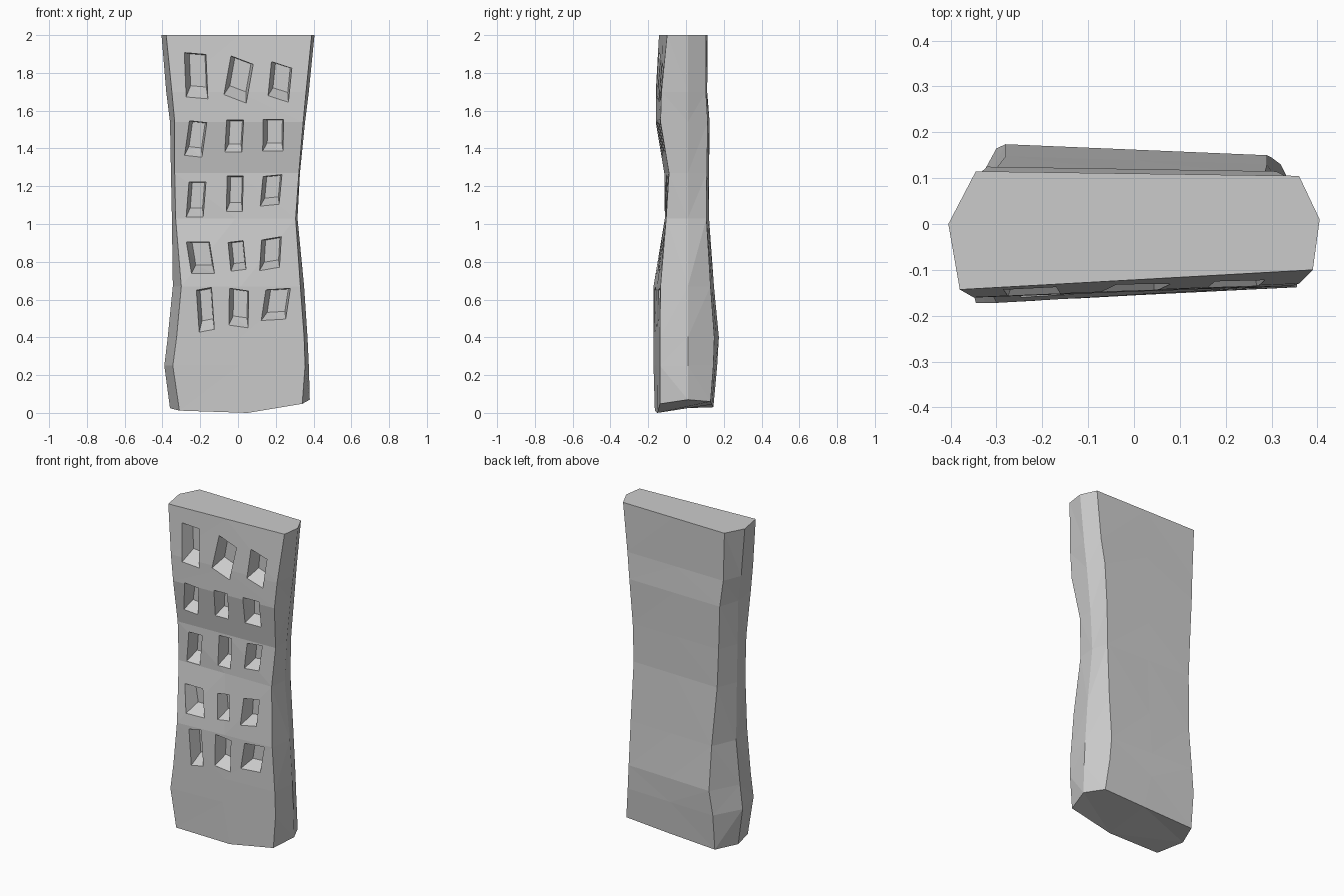
import bpy, bmesh

if "Cube" in bpy.data.objects:
    bpy.data.objects.remove(bpy.data.objects["Cube"])

# Body cross-sections, top to bottom. Each is six-sided:
# z, left mid x, front-left x/y, front-right x/y, right mid x, back-right x/y, back-left x/y
SECTIONS = [
    (2.00, -.405, -.38, -.143, .39, -.10, .405, .36, .105, -.345, .115),
    (1.70, -.38, -.35, -.160, .36, -.13, .375, .33, .105, -.335, .112),
    (1.54, -.36, -.335, -.160, .345, -.135, .355, .31, .115, -.32, .125),
    (1.27, -.355, -.335, -.115, .322, -.09, .328, .29, .110, -.31, .122),
    (1.03, -.35, -.33, -.112, .305, -.105, .315, .285, .108, -.30, .122),
    (0.67, -.345, -.30, -.172, .33, -.135, .35, .29, .130, -.28, .148),
    (0.40, -.372, -.325, -.172, .35, -.138, .368, .29, .150, -.28, .174),
    (0.25, -.39, -.345, -.172, .355, -.138, .375, .30, .145, -.30, .165),
]
BOTTOM = [(-.36, 0, .025), (-.31, -.165, .012), (.05, -.152, 0), (.34, -.138, .048),
          (.38, .01, .07), (.32, .13, .06), (.04, .138, .045), (-.30, .145, .03)]

# Windows: centre x, centre z, width, height, top shift, drop to the right
WINDOWS = [
    (-.222, 1.785, .115, .235, -.01, .01), (.003, 1.765, .118, .205, .037, .045), (.222, 1.752, .108, .18, .018, .035),
    (-.224, 1.45, .092, .183, .026, .01), (-.02, 1.465, .09, .17, .01, 0), (.186, 1.47, .108, .168, .003, 0),
    (-.222, 1.13, .09, .187, .015, 0), (-.017, 1.16, .085, .187, .005, 0), (.175, 1.178, .10, .157, .015, -.01),
    (-.199, .822, .122, .167, -.027, 0), (-.005, .831, .08, .152, -.015, -.01), (.172, .843, .105, .162, .01, -.018),
    (-.173, .546, .08, .222, -.015, -.015), (.004, .555, .102, .195, .003, .015), (.2, .574, .13, .163, .025, -.008),
]


def mesh_object(name, bm):
    bmesh.ops.triangulate(bm, faces=bm.faces[:])
    bmesh.ops.recalc_face_normals(bm, faces=bm.faces[:])
    mesh = bpy.data.meshes.new(name)
    bm.to_mesh(mesh)
    bm.free()
    obj = bpy.data.objects.new(name, mesh)
    bpy.context.collection.objects.link(obj)
    return obj


def section_points(s):
    z, lx, flx, fly, frx, fry, rx, brx, bry, blx, bly = s
    return [(lx, 0, z), (flx, fly, z), ((flx + frx) / 2, (fly + fry) / 2, z), (frx, fry, z),
            (rx, .01, z), (brx, bry, z), ((blx + brx) / 2, (bly + bry) / 2, z), (blx, bly, z)]


# Lofted wobbly tower body
bm = bmesh.new()
rings = [[bm.verts.new(p) for p in pts]
         for pts in [section_points(s) for s in SECTIONS] + [BOTTOM]]
for a, b in zip(rings, rings[1:]):
    for i in range(8):
        j = (i + 1) % 8
        bm.faces.new((a[i], a[j], b[j], b[i]))
bm.faces.new(rings[0])
bm.faces.new(rings[-1][::-1])
tower = mesh_object("tower_body", bm)


def front_y(x, z):
    """Depth of the front surface at a point."""
    for a, b in zip(SECTIONS, SECTIONS[1:]):
        if b[0] <= z <= a[0]:
            t = (z - b[0]) / (a[0] - b[0])
            flx, fly, frx, fry = [b[k] + t * (a[k] - b[k]) for k in range(2, 6)]
            return fly + (fry - fly) * (x - flx) / (frx - flx)


# Tapered window recesses, tilted inner panes
bm = bmesh.new()
for cx, cz, w, h, shift, drop in WINDOWS:
    outer = [(cx + sx * w / 2 + sz * shift / 2, cz + sz * h / 2 - sx * drop / 2)
             for sx, sz in ((-1, -1), (1, -1), (1, 1), (-1, 1))]
    y = front_y(cx, cz)
    ix, iz = cx + .08 * w, cz + .12 * h
    rings = [[bm.verts.new((x, y - .1, z)) for x, z in outer],
             [bm.verts.new((x, front_y(x, z), z)) for x, z in outer],
             [bm.verts.new((ix + (x - cx) * .72, y + .07, iz + (z - cz) * .72)) for x, z in outer]]
    for a, b in zip(rings, rings[1:]):
        for i in range(4):
            j = (i + 1) % 4
            bm.faces.new((a[i], a[j], b[j], b[i]))
    bm.faces.new(rings[0][::-1])
    bm.faces.new(rings[-1])
cutter = mesh_object("window_cutter", bm)
cutter.hide_render = True

# Cut the windows and bake the result
mod = tower.modifiers.new("windows", 'BOOLEAN')
mod.operation = 'DIFFERENCE'
mod.solver = 'EXACT'
mod.object = cutter
bpy.context.view_layer.objects.active = tower
tower.select_set(True)
bpy.ops.object.modifier_apply(modifier=mod.name)
bpy.data.objects.remove(cutter)
